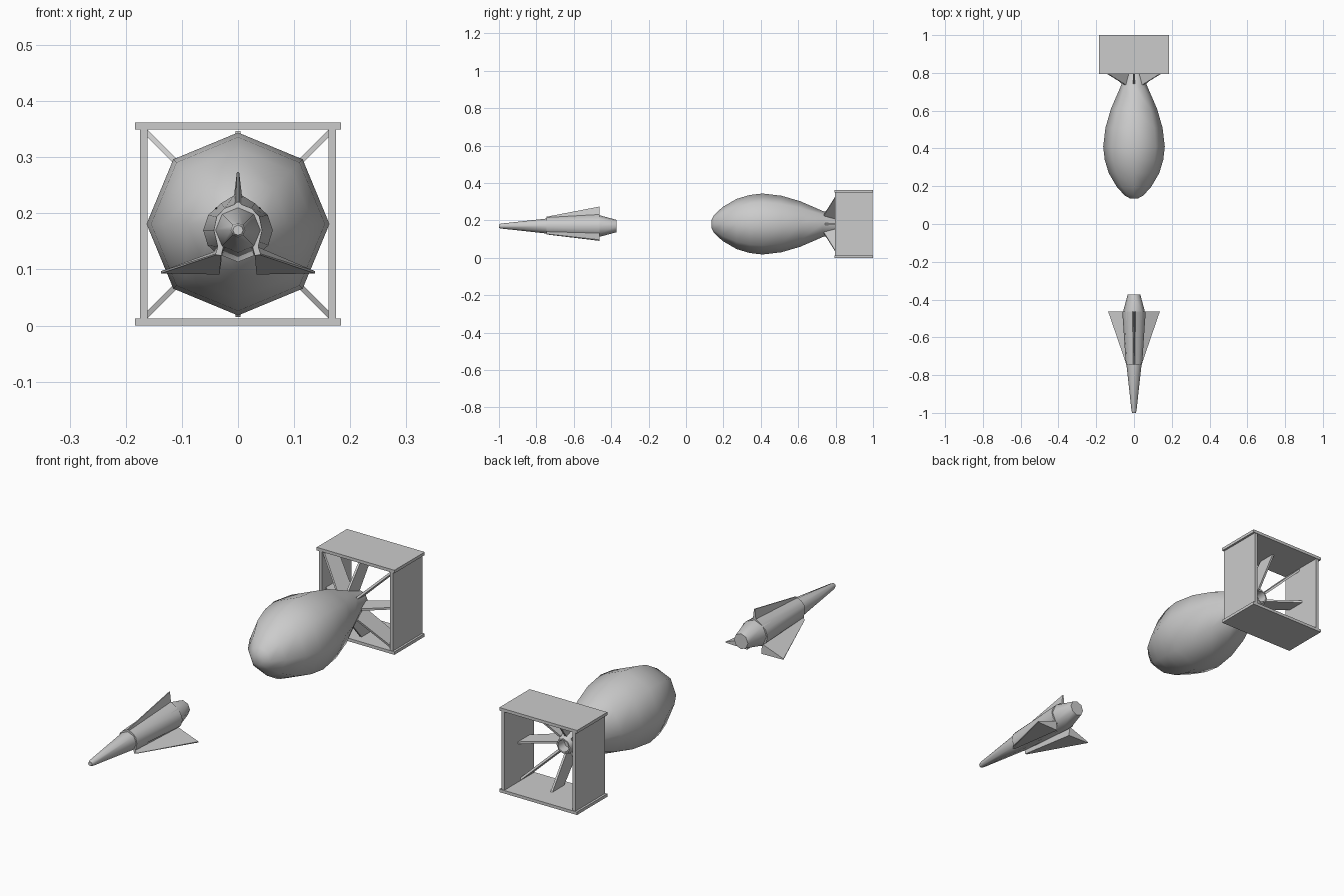
import bpy, bmesh, math
from mathutils import Matrix, Vector

cube = bpy.data.objects.get("Cube")
if cube:
    bpy.data.objects.remove(cube, do_unlink=True)

grey = bpy.data.materials.new("plain grey")
grey.use_nodes = True
tone = (0.6, 0.6, 0.6, 1)
grey.diffuse_color = tone
grey.node_tree.nodes["Principled BSDF"].inputs["Base Color"].default_value = tone


def finish(name, bm, smooth=None):
    bmesh.ops.recalc_face_normals(bm, faces=bm.faces)
    mesh = bpy.data.meshes.new(name)
    bm.to_mesh(mesh)
    bm.free()
    mesh.materials.append(grey)
    obj = bpy.data.objects.new(name, mesh)
    bpy.context.collection.objects.link(obj)
    if smooth:
        bpy.ops.object.select_all(action='DESELECT')
        obj.select_set(True)
        bpy.context.view_layer.objects.active = obj
        bpy.ops.object.shade_smooth_by_angle(angle=math.radians(smooth))
    return obj


def loft(name, rings, smooth=None):
    """Skin equal-length closed rings and cap both ends."""
    bm = bmesh.new()
    rows = [[bm.verts.new(p) for p in ring] for ring in rings]
    n = len(rows[0])
    for a, b in zip(rows, rows[1:]):
        for i in range(n):
            j = (i + 1) % n
            bm.faces.new((a[i], a[j], b[j], b[i]))
    bm.faces.new(rows[0])
    bm.faces.new(rows[-1])
    return finish(name, bm, smooth)


def turned(name, profile, z, sides=8):
    """Body of revolution along y from (y, radius) pairs."""
    turn = math.tau / sides
    return loft(name, [[(r * math.cos(i * turn), y, z + r * math.sin(i * turn))
                        for i in range(sides)] for y, r in profile], 50)


def box(name, size, centre):
    bm = bmesh.new()
    bmesh.ops.create_cube(bm, size=1, matrix=Matrix.Translation(centre)
                          @ Matrix.Diagonal((*size, 1)))
    return finish(name, bm)


def blade(name, outline, angle, z, thick=0.009):
    """Radial plate from (y, radius) points."""
    out = Vector((math.cos(angle), 0, math.sin(angle)))
    side = Vector((-out.z, 0, out.x)) * thick / 2
    base = [Vector((0, y, z)) + out * r for y, r in outline]
    return loft(name, [[p - side for p in base], [p + side for p in base]])


# Large bomb body with a recessed tail opening
AXIS = 0.181
turned("bomb_body", [(0.136, 0.022), (0.15, 0.048), (0.195, 0.09),
                     (0.27, 0.134), (0.34, 0.155), (0.41, 0.163),
                     (0.51, 0.151), (0.61, 0.122), (0.73, 0.07),
                     (0.83, 0.032), (0.83, 0.026), (0.79, 0.024)], AXIS)

# Box tail
for word, s in (("upper", 1), ("lower", -1)):
    box(word + "_tail_plate", (0.368, 0.205, 0.013), (0, 0.8975, AXIS + s * 0.1745))
for word, s in (("left", 1), ("right", -1)):
    box(word + "_tail_plate", (0.014, 0.2, 0.338), (s * 0.168, 0.8975, AXIS))

# Eight swept fins, longer ones running to the corners
for k in range(8):
    corner = k % 2
    reach = 0.232 if corner else 0.166
    tip = 0.81 if corner else 0.83
    blade("tail_fin_%d" % (k + 1),
          [(0.73, 0.05), (tip, reach), (tip + 0.08, reach), (0.81, 0.03)],
          k * math.pi / 4, AXIS)

# Small dart body
DART = 0.17
turned("dart_body", [(-1, 0.009), (-0.99, 0.013), (-0.745, 0.04),
                     (-0.46, 0.057), (-0.372, 0.033)], DART)


def section(half, y):
    pts = half + [(-x, z) for x, z in reversed(half)]
    return [(x, y, DART + z) for x, z in pts]


# Sleeve that flares into a dorsal fin and two lower wings
front = [(0.002, 0.05), (0.006, 0.046), (0.024, 0.039), (0.038, 0.024),
         (0.043, 0), (0.038, -0.021), (0.036, -0.03), (0.04, -0.042),
         (0.039, -0.044), (0.03, -0.045), (0.026, -0.03), (0.008, -0.03)]
rear = [(0.002, 0.104), (0.007, 0.062), (0.03, 0.048), (0.053, 0.027),
        (0.062, 0), (0.054, -0.027), (0.042, -0.038), (0.137, -0.073),
        (0.137, -0.077), (0.033, -0.079), (0.035, -0.045), (0.01, -0.045)]
loft("dart_fin_sleeve", [section(front, -0.745), section(rear, -0.463)], 35)
